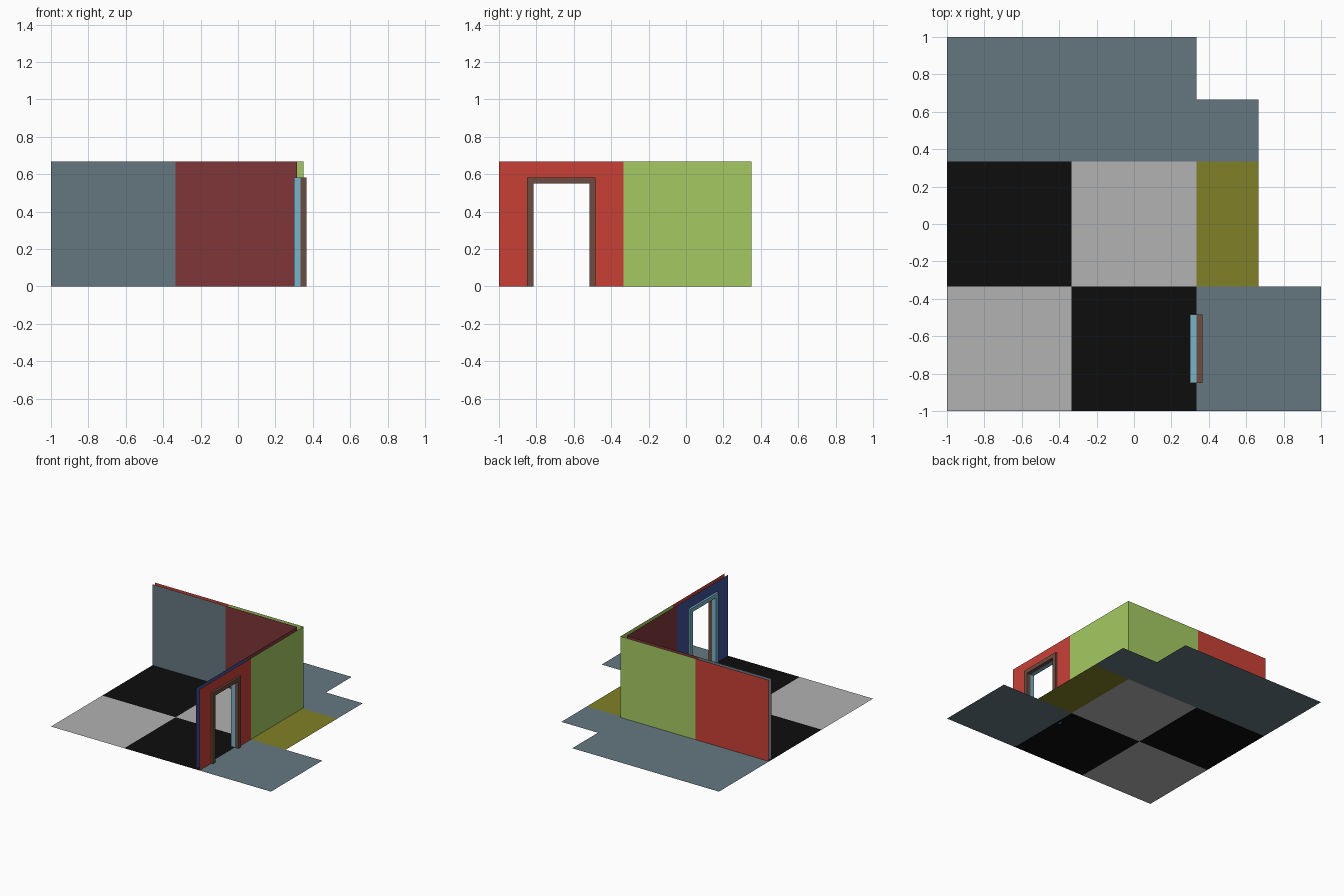
import bpy, bmesh

if "Cube" in bpy.data.objects:
    bpy.data.objects.remove(bpy.data.objects["Cube"])

T = 1 / 3            # half a floor tile
G = 1 / 60           # half the gap between wall skins
H = 2 / 3            # wall height
DOOR = -2 / 3        # door centre along y
TRIM = 1 / 30        # door frame width and depth


def mat(name, rgb):
    m = bpy.data.materials.new(name)
    lin = [((c / 255 + 0.055) / 1.055) ** 2.4 if c > 10 else c / 255 / 12.92 for c in rgb]
    m.diffuse_color = (*lin, 1)
    m.use_nodes = True
    m.node_tree.nodes["Principled BSDF"].inputs["Base Color"].default_value = m.diffuse_color
    return m


SLATE = mat("slate", (101, 119, 128))
BLACK = mat("black", (13, 13, 13))
GREY = mat("pale_grey", (178, 178, 178))
OLIVE = mat("olive", (128, 128, 40))
RED = mat("red", (200, 64, 54))
LIME = mat("lime", (165, 201, 98))
MAROON = mat("maroon", (128, 54, 56))
BLUE = mat("blue", (63, 81, 150))
BROWN = mat("brown", (109, 76, 65))
SKY = mat("sky_blue", (122, 180, 202))


def panel(name, pts, facing, material, depth=None):
    """Flat polygon turned towards 'facing', optionally extruded by the depth vector."""
    bm = bmesh.new()
    f = bm.faces.new([bm.verts.new(p) for p in pts])
    if depth:
        geo = bmesh.ops.extrude_face_region(bm, geom=[f])["geom"]
        bmesh.ops.translate(bm, vec=depth, verts=[v for v in geo if isinstance(v, bmesh.types.BMVert)])
        bmesh.ops.recalc_face_normals(bm, faces=bm.faces)
    else:
        f.normal_update()
        if sum(a * b for a, b in zip(f.normal, facing)) < 0:
            f.normal_flip()
    me = bpy.data.meshes.new(name)
    bm.to_mesh(me)
    bm.free()
    me.materials.append(material)
    ob = bpy.data.objects.new(name, me)
    bpy.context.collection.objects.link(ob)
    return ob


def floor(name, x0, x1, y0, y1, material):
    panel(name, [(x0, y0, 0), (x1, y0, 0), (x1, y1, 0), (x0, y1, 0)], (0, 0, 1), material)


def arch(x, y0, y1, top, half, head):
    """Door-shaped outline in the plane x: outer rectangle minus an opening."""
    a, b = DOOR - half, DOOR + half
    return [(x, y, z) for y, z in [(y0, 0), (a, 0), (a, head), (b, head), (b, 0),
                                   (y1, 0), (y1, top), (y0, top)]]


def back_wall(name, x0, x1, y, face, material):
    panel(name, [(x0, y, 0), (x1, y, 0), (x1, y, H), (x0, y, H)], (0, face, 0), material)


# Checkered room floor
for i in range(2):
    for j in range(2):
        x, y = -1 + 2 * T * i, -1 + 2 * T * j
        floor(f"room_tile_{i}_{j}", x, x + 2 * T, y, y + 2 * T, BLACK if i != j else GREY)

# Outside ground strips
floor("ground_front", T, 1, -1, -T, SLATE)
floor("ground_side", T, 2 * T, -T, T, OLIVE)
floor("ground_back", -1, T, T, 1, SLATE)
floor("ground_corner", T, 2 * T, T, 2 * T, SLATE)

# Back and right walls, inner skin then outer skin
skins = [("inner", -1, SLATE, MAROON, BLUE, SKY), ("outer", 1, RED, LIME, RED, BROWN)]
for side, s, left, corner, door, trim in skins:
    w = T + s * G
    back_wall(f"back_wall_{side}", -1, -T, w, s, left)
    back_wall(f"corner_back_wall_{side}", -T, w, w, s, corner)
    panel(f"corner_right_wall_{side}", [(w, -T, 0), (w, w, 0), (w, w, H), (w, -T, H)],
          (s, 0, 0), corner)
    # Wall with doorway and its frame
    panel(f"door_wall_{side}", arch(w, -1, -T, H, 0.15 + TRIM, 0.55 + TRIM), (s, 0, 0), door)
    half = 0.15 + TRIM
    panel(f"door_frame_{side}", arch(T, DOOR - half, DOOR + half, 0.55 + TRIM, 0.15, 0.55),
          (s, 0, 0), trim, depth=(s * TRIM, 0, 0))
